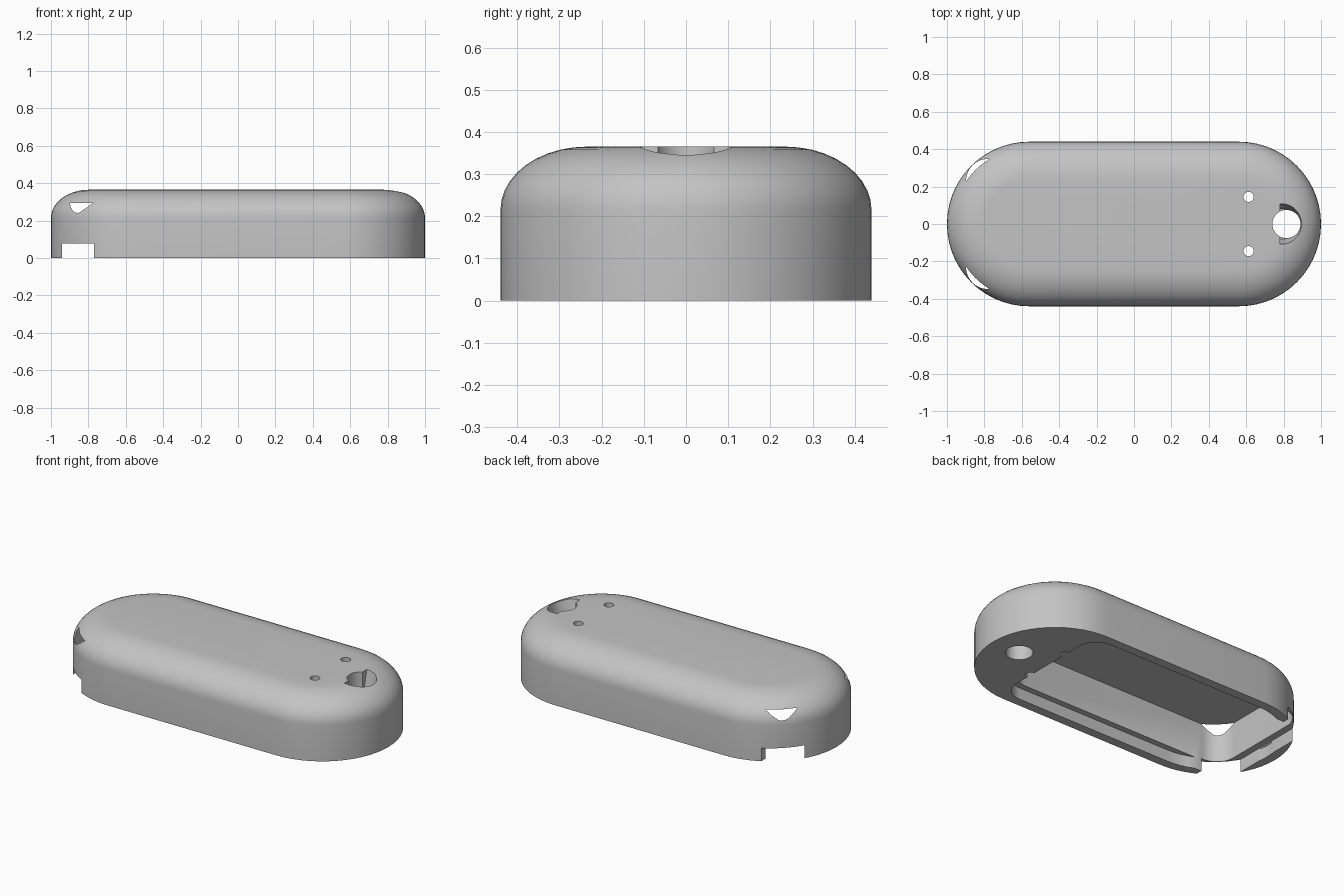
import bpy
import bmesh
from math import sin, cos, pi

cube = bpy.data.objects.get("Cube")
if cube:
    bpy.data.objects.remove(cube, do_unlink=True)

grey = bpy.data.materials.new("plain_grey")
grey.use_nodes = True
grey.diffuse_color = (0.55, 0.55, 0.55, 1)
grey.node_tree.nodes["Principled BSDF"].inputs["Base Color"].default_value = grey.diffuse_color


def outline(x0, x1, half_y, r_left, r_right, cy=0, n=14):
    """Rounded rectangle with separate corner radii at its two ends."""
    corners = [(x1, 1, r_right), (x0, 1, r_left), (x0, -1, r_left), (x1, -1, r_right)]
    points = []
    for quarter, (x, side, r) in enumerate(corners):
        cx = x - r if x == x1 else x + r
        for i in range(n + 1):
            a = (quarter + i / n) * pi / 2
            points.append((cx + r * cos(a), cy + side * (half_y - r) + r * sin(a)))
    return points


def circle(x, y, r):
    return outline(x - r, x + r, r, r, r, y)


def loft(name, rings):
    """Closed solid through a stack of (outline, height) rings."""
    bm = bmesh.new()
    loops = [[bm.verts.new((x, y, z)) for x, y in pts] for pts, z in rings]
    count = len(loops[0])
    for low, high in zip(loops, loops[1:]):
        for i in range(count):
            j = (i + 1) % count
            bm.faces.new((low[i], low[j], high[j], high[i]))
    bm.faces.new(loops[0][::-1])
    bm.faces.new(loops[-1])
    bmesh.ops.remove_doubles(bm, verts=bm.verts, dist=1e-5)
    bmesh.ops.recalc_face_normals(bm, faces=bm.faces)
    mesh = bpy.data.meshes.new(name)
    bm.to_mesh(mesh)
    bm.free()
    obj = bpy.data.objects.new(name, mesh)
    bpy.context.collection.objects.link(obj)
    mesh.materials.append(grey)
    return obj


def prism(name, pts, z0, z1):
    return loft(name, [(pts, z0), (pts, z1)])


# Stadium body with an elliptical shoulder
def stadium(inset):
    r = 0.44 - inset
    return outline(-1 + inset, 1 - inset, r, r, r)


rings = [(stadium(0), 0)]
steps = 10
for i in range(steps + 1):
    a = i / steps * pi / 2
    rings.append((stadium(0.205 * (1 - cos(a))), 0.215 + 0.15 * sin(a)))
case = loft("case_shell", rings)

# Base plate recess, deep pocket, side notches, drilled holes, lead-in
cutters = [
    prism("recess_cutter", outline(-0.945, 0.61, 0.385, 0.385, 0.12), -0.1, 0.07),
    prism("pocket_cutter", outline(-0.898, 0.60, 0.348, 0.118, 0.118), -0.2, 0.295),
    prism("notch_cutter", outline(-0.94, -0.77, 0.6, 0, 0), -0.15, 0.078),
    prism("cord_hole_cutter", circle(0.815, 0, 0.075), -0.3, 0.6),
    loft("lead_in_cutter", [(outline(0.78, 0.875, 0.08, 0, 0.08), 0.25),
                            (outline(0.78, 0.903, 0.112, 0, 0.112), 0.38)]),
]
for side in (1, -1):
    cutters.append(prism("small_hole_cutter", circle(0.613, side * 0.145, 0.027), -0.25, 0.5))

bpy.ops.object.select_all(action="DESELECT")
bpy.context.view_layer.objects.active = case
case.select_set(True)
for cutter in cutters:
    cutter.hide_render = True
    mod = case.modifiers.new("cut", "BOOLEAN")
    mod.operation = "DIFFERENCE"
    mod.solver = "EXACT"
    mod.object = cutter
    bpy.ops.object.modifier_apply(modifier=mod.name)
    bpy.data.objects.remove(cutter, do_unlink=True)

bpy.ops.object.shade_smooth_by_angle()
